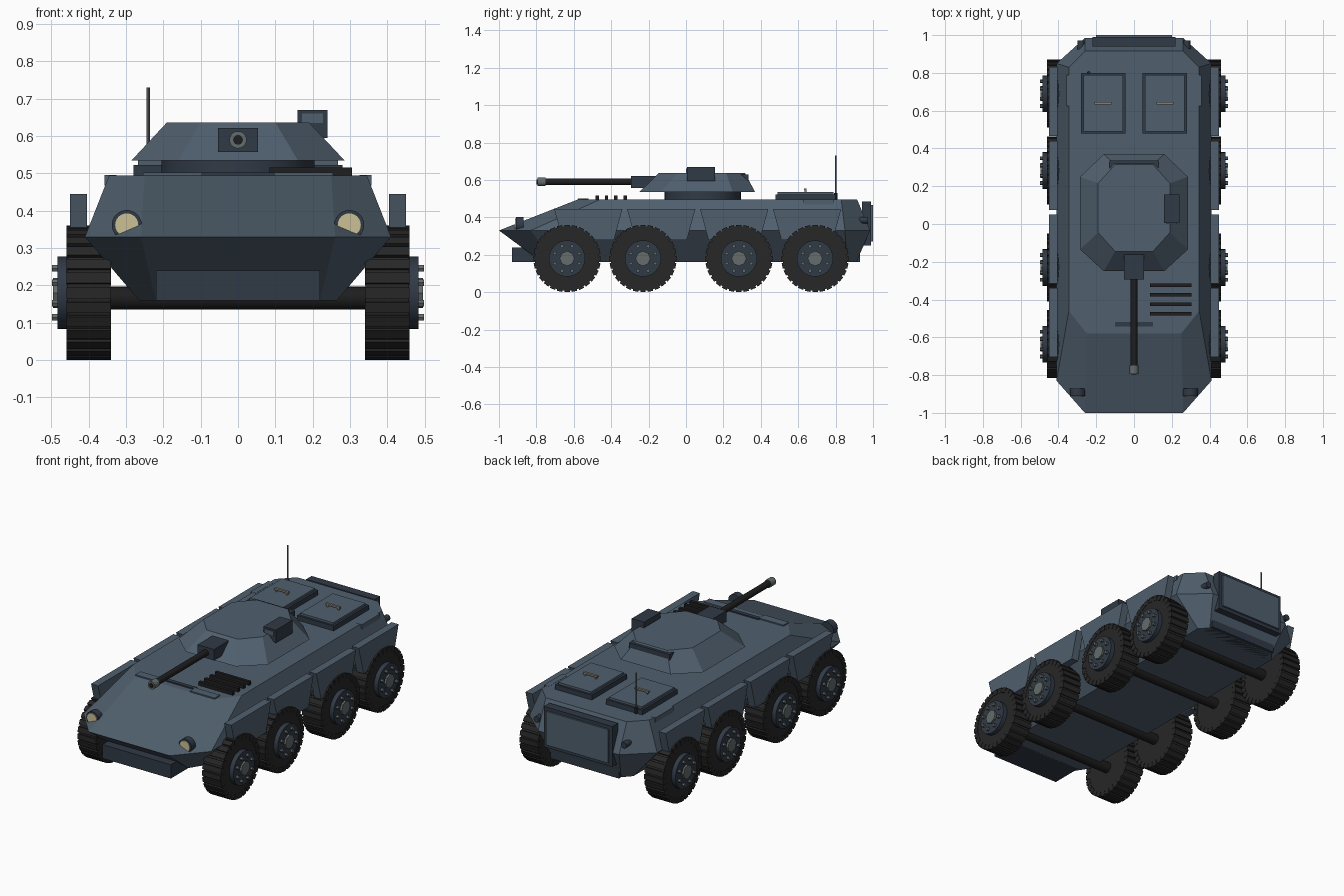
import bpy, bmesh, math
from mathutils import Matrix, Vector

if "Cube" in bpy.data.objects:
    bpy.data.objects.remove(bpy.data.objects["Cube"])


def material(name, r, g, b):
    m = bpy.data.materials.new(name)
    m.use_nodes = True
    m.diffuse_color = (r, g, b, 1)
    m.node_tree.nodes["Principled BSDF"].inputs["Base Color"].default_value = (r, g, b, 1)
    return m


HULL = material("blue grey paint", .08, .115, .155)
DARK = material("dark navy paint", .03, .042, .062)
RUBBER = material("tyre rubber", .02, .02, .02)
BLACK = material("black metal", .013, .013, .014)
STEEL = material("worn steel", .13, .15, .15)
LENS = material("cream lamp glass", .6, .53, .3)
BRASS = material("handle metal", .23, .22, .17)


def finish(name, bm, mat, smooth=False):
    bmesh.ops.recalc_face_normals(bm, faces=bm.faces)
    mesh = bpy.data.meshes.new(name)
    bm.to_mesh(mesh)
    bm.free()
    mesh.materials.append(mat)
    ob = bpy.data.objects.new(name, mesh)
    bpy.context.collection.objects.link(ob)
    if smooth:
        for o in bpy.context.selected_objects:
            o.select_set(False)
        ob.select_set(True)
        bpy.context.view_layer.objects.active = ob
        bpy.ops.object.shade_smooth_by_angle(angle=math.radians(35))
    return ob


def box(name, x, y, z, mat):
    """Box from three (low, high) ranges."""
    bm = bmesh.new()
    bmesh.ops.create_cube(bm, size=1)
    for v in bm.verts:
        for i, (lo, hi) in enumerate((x, y, z)):
            v.co[i] = hi if v.co[i] > 0 else lo
    return finish(name, bm, mat)


def add_tube(bm, axis, start, end, a, b, r, sides):
    """Cylinder along an axis, centred on (a, b) in the other two."""
    spin = {"x": Matrix.Rotation(math.pi / 2, 4, "Y"),
            "y": Matrix.Rotation(-math.pi / 2, 4, "X"), "z": Matrix()}[axis]
    mid = (start + end) / 2
    loc = {"x": (mid, a, b), "y": (a, mid, b), "z": (a, b, mid)}[axis]
    bmesh.ops.create_cone(bm, cap_ends=True, segments=sides, radius1=r, radius2=r,
                          depth=abs(end - start), matrix=Matrix.Translation(loc) @ spin)


def tube(name, axis, start, end, a, b, r, mat, sides=20):
    bm = bmesh.new()
    add_tube(bm, axis, start, end, a, b, r, sides)
    return finish(name, bm, mat, sides > 10)


def loft(name, levels, mat):
    """Stack of mirrored outlines: each level is z and its +x half."""
    bm = bmesh.new()
    rings = []
    for z, half in levels:
        pts = half + [(-x, y) for x, y in reversed(half)]
        rings.append([bm.verts.new((x, y, z)) for x, y in pts])
    n = len(rings[0])
    for low, high in zip(rings, rings[1:]):
        for i in range(n):
            j = (i + 1) % n
            bm.faces.new((low[i], low[j], high[j], high[i]))
    bm.faces.new(rings[0])
    bm.faces.new(rings[-1])
    return finish(name, bm, mat)


def span(s, lo, hi):
    return tuple(sorted((s * lo, s * hi)))


# Hull
loft("hull", [
    (.16, [(.22, -.77), (.265, -.70), (.265, .86), (.22, .91)]),
    (.33, [(.26, -1), (.41, -.83), (.41, .85), (.26, .985)]),
    (.495, [(.25, -.58), (.345, -.46), (.345, .83), (.26, .915)])], HULL)
box("front_bumper", (-.22, .22), (-.93, -.74), (.16, .24), DARK)
box("rear_bumper", (-.22, .22), (.84, .93), (.16, .235), DARK)

# Rear door
box("door_frame", (-.22, .22), (.94, .99), (.25, .485), DARK)
box("door_panel", (-.2, .2), (.98, 1), (.27, .465), HULL)

# Turret
tube("turret_ring", "z", .49, .54, 0, .09, .205, DARK, 32)
loft("turret", [
    (.535, [(.16, -.25), (.285, -.135), (.285, .25), (.16, .37)]),
    (.637, [(.10, -.145), (.19, -.045), (.19, .215), (.10, .315)])], HULL)
box("turret_rear_rail", (-.13, .13), (.295, .335), (.595, .628), DARK)
box("gun_mantlet", (-.053, .053), (-.295, -.1), (.558, .622), DARK)
tube("gun_barrel", "y", -.76, -.28, 0, .59, .018, BLACK)
tube("muzzle", "y", -.795, -.75, 0, .59, .023, STEEL)
tube("muzzle_bore", "y", -.798, -.79, 0, .59, .013, BLACK)
box("sight_box", (.16, .24), (.005, .155), (.595, .67), DARK)
box("sight_window", (.172, .228), (.001, .01), (.635, .66), HULL)

# Engine louvres and driver visor
for i in range(4):
    y = -.325 - .05 * i
    box("louvre", (.085, .305), (y - .009, y + .009), (.49, .516), BLACK)
box("visor_strip", (-.1, .1), (-.543, -.52), (.485, .502), DARK)

# Antenna
tube("antenna_base", "z", .49, .53, -.24, .8, .009, BLACK, 12)
tube("antenna", "z", .5, .73, -.24, .8, .0045, STEEL, 8)

# Paired fittings
for s in (1, -1):
    box("roof_hatch_base", span(s, .045, .28), (.478, .8), (.49, .523), DARK)
    box("roof_hatch", span(s, .057, .268), (.49, .788), (.52, .535), HULL)
    box("hatch_handle", span(s, .12, .21), (.632, .645), (.545, .555), BRASS)
    for x in (.13, .2):
        box("handle_post", span(s, x - .004, x + .004), (.633, .644), (.53, .55), BRASS)
    box("vision_block", span(s, .097, .255), (-.578, -.53), (.48, .502), HULL)
    box("side_deck_box", span(s, .325, .358), (.625, .79), (.468, .496), HULL)
    tube("headlight_housing", "y", -.91, -.87, s * .298, .362, .04, DARK, 24)
    tube("headlight_lens", "y", -.914, -.9, s * .298, .362, .031, LENS, 24)
    tube("tail_light", "y", .92, .972, s * .28, .385, .018, DARK, 16)
    box("tail_light_arm", span(s, .2, .28), (.93, .955), (.375, .395), DARK)

    # Trapezoid skirt panels
    for i in range(4):
        y = -.705 + .39 * i
        bm = bmesh.new()
        profile = [(y, .445), (y + .365, .445), (y + .32, .28), (y + .045, .28)]
        face = bm.faces.new([bm.verts.new((s * .405, a, z)) for a, z in profile])
        out = bmesh.ops.extrude_face_region(bm, geom=[face])
        for v in out["geom"]:
            if isinstance(v, bmesh.types.BMVert):
                v.co.x = s * .45
        finish("skirt_panel", bm, HULL)

# Wheels and axles
LUGS = 28
for y in (-.636, -.23, .283, .69):
    tube("axle", "x", -.36, .36, y, .166, .031, BLACK)
    for s in (1, -1):
        # Tyre with raised tread lugs
        bm = bmesh.new()
        add_tube(bm, "x", s * .342, s * .458, y, .18, .172, 56)
        for k in range(LUGS):
            turn = Matrix.Rotation(2 * math.pi * k / LUGS, 4, "X")
            place = Matrix.Translation((s * .4, y, .18)) @ turn
            size = Matrix.Diagonal((.12, .029, .03, 1))
            bmesh.ops.create_cube(bm, size=1,
                                  matrix=place @ Matrix.Translation((0, 0, .165)) @ size)
        finish("tyre", bm, RUBBER)
        tube("wheel_rim", "x", s * .45, s * .484, y, .18, .097, DARK, 32)
        tube("hub_cap", "x", s * .47, s * .495, y, .18, .04, STEEL, 8)
        bm = bmesh.new()
        for k in range(8):
            a = 2 * math.pi * (k + .5) / 8
            add_tube(bm, "x", s * .48, s * .498, y + .071 * math.cos(a),
                     .18 + .071 * math.sin(a), .01, 6)
        finish("wheel_bolts", bm, STEEL)
